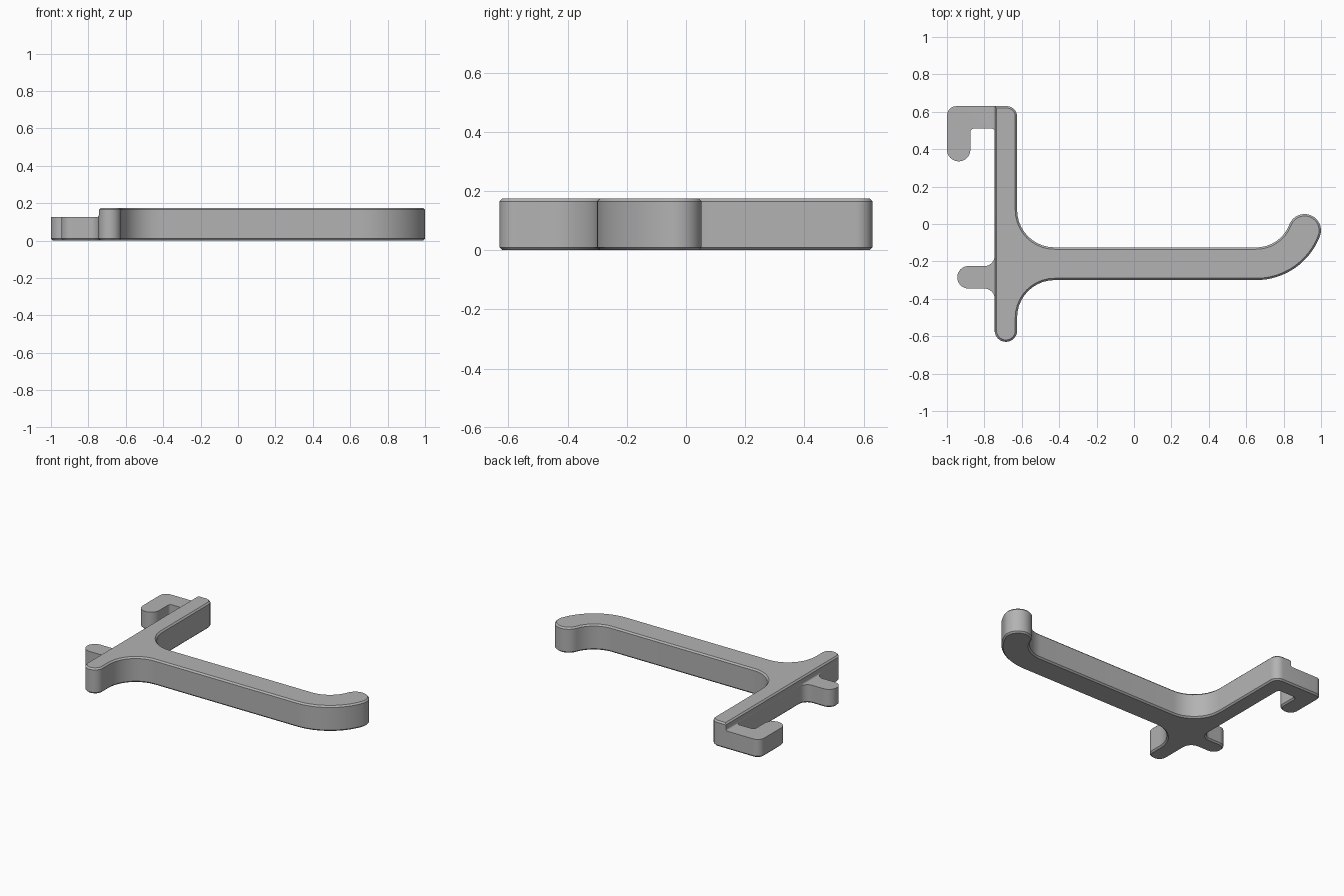
import bpy, bmesh
from math import cos, sin, pi, radians
from mathutils import Vector

if "Cube" in bpy.data.objects:
    bpy.data.objects.remove(bpy.data.objects["Cube"])

HEIGHT, PEG_HEIGHT, CHAMFER = 0.175, 0.125, 0.01
BACK, FRONT = -0.745, -0.625        # the two faces of the back plate


def arc(cx, cy, r, start, end, steps=16):
    """Arc points as sharp corners, angles in degrees."""
    angles = [radians(start + (end - start) * i / steps) for i in range(steps + 1)]
    return [(cx + r * cos(a), cy + r * sin(a), 0) for a in angles]


def rounded(corners, steps=10):
    """Turn (x, y, radius) right-angle corners into a rounded outline."""
    points = []
    for i, (x, y, r) in enumerate(corners):
        p = Vector((x, y))
        if r:
            a = (Vector(corners[i - 1][:2]) - p).normalized()
            b = (Vector(corners[(i + 1) % len(corners)][:2]) - p).normalized()
            turns = [k * pi / 2 / steps for k in range(steps + 1)]
            new = [p + r * (a + b - b * cos(t) - a * sin(t)) for t in turns]
        else:
            new = [p]
        for q in new:
            if not points or (q - points[-1]).length > 1e-4:
                points.append(q)
    if (points[0] - points[-1]).length < 1e-4:
        points.pop()
    return points


def prism(name, outline, to_3d, offset):
    """Extrude a closed outline along an offset."""
    bm = bmesh.new()
    face = bm.faces.new([bm.verts.new(to_3d(p)) for p in outline])
    extruded = bmesh.ops.extrude_face_region(bm, geom=[face])["geom"]
    verts = [g for g in extruded if isinstance(g, bmesh.types.BMVert)]
    bmesh.ops.translate(bm, verts=verts, vec=offset)
    bmesh.ops.recalc_face_normals(bm, faces=bm.faces)
    mesh = bpy.data.meshes.new(name)
    bm.to_mesh(mesh)
    bm.free()
    obj = bpy.data.objects.new(name, mesh)
    bpy.context.collection.objects.link(obj)
    return obj


# Upturned end of the arm: two concentric arcs closed by a round cap
bend_x, bend_y, outer, inner, sweep = 0.653, 0.065, 0.365, 0.19, -21
mid, cap = (outer + inner) / 2, (outer - inner) / 2
cap_x = bend_x + mid * cos(radians(sweep))
cap_y = bend_y + mid * sin(radians(sweep))
arm_tip = (arc(bend_x, bend_y, outer, -90, sweep)
           + arc(cap_x, cap_y, cap, sweep, sweep + 180, 24)
           + arc(bend_x, bend_y, inner, sweep, -90))

# Full outline: plate foot, arm, plate top, upper hook, lower peg
outline = rounded(
    [(BACK, -0.63, 0.06), (FRONT, -0.63, 0.06), (FRONT, -0.30, 0.2)]
    + arm_tip
    + [(FRONT, -0.125, 0.2), (FRONT, 0.63, 0.055),
       (-1, 0.63, 0.05), (-1, 0.335, 0.0625), (-0.875, 0.335, 0.0625),
       (-0.875, 0.51, 0.02), (BACK, 0.51, 0.015),
       (BACK, -0.225, 0.055), (-0.945, -0.225, 0.06),
       (-0.945, -0.345, 0.06), (BACK, -0.345, 0.055)])
hook = prism("wall_hook", outline, lambda p: (p.x, p.y, 0), (0, 0, HEIGHT))

# Lower the hook and peg behind the plate, leaving a small root fillet
edge = BACK + 0.001
step = rounded([(-1.2, PEG_HEIGHT, 0), (edge, PEG_HEIGHT, 0.012),
                (edge, 0.4, 0), (-1.2, 0.4, 0)], 5)
cutter = prism("step_cutter", step, lambda p: (p.x, -1, p.y), (0, 2, 0))
cutter.hide_render = True
cut = hook.modifiers.new("step", 'BOOLEAN')
cut.operation, cut.solver, cut.object = 'DIFFERENCE', 'EXACT', cutter
bpy.context.view_layer.objects.active = hook
hook.select_set(True)
bpy.ops.object.modifier_apply(modifier=cut.name)
bpy.data.objects.remove(cutter)

# Chamfer the rims of the top and bottom faces
bm = bmesh.new()
bm.from_mesh(hook.data)
rims = [e for e in bm.edges if len(e.link_faces) == 2
        and any(all(abs(v.co.z - z) < 1e-4 for v in e.verts) for z in (0, HEIGHT))
        and e.calc_face_angle() > 1]
bmesh.ops.bevel(bm, geom=rims, offset=CHAMFER, offset_type='OFFSET', segments=1,
                profile=0.5, affect='EDGES', clamp_overlap=False)
bm.to_mesh(hook.data)
bm.free()

# Plain grey finish
grey = bpy.data.materials.new("plain grey")
grey.use_nodes = True
colour = (0.45, 0.45, 0.45, 1)
grey.diffuse_color = colour
grey.node_tree.nodes["Principled BSDF"].inputs["Base Color"].default_value = colour
hook.data.materials.clear()
hook.data.materials.append(grey)
for poly in hook.data.polygons:
    poly.material_index = 0
bpy.ops.object.shade_smooth_by_angle(angle=radians(25))
